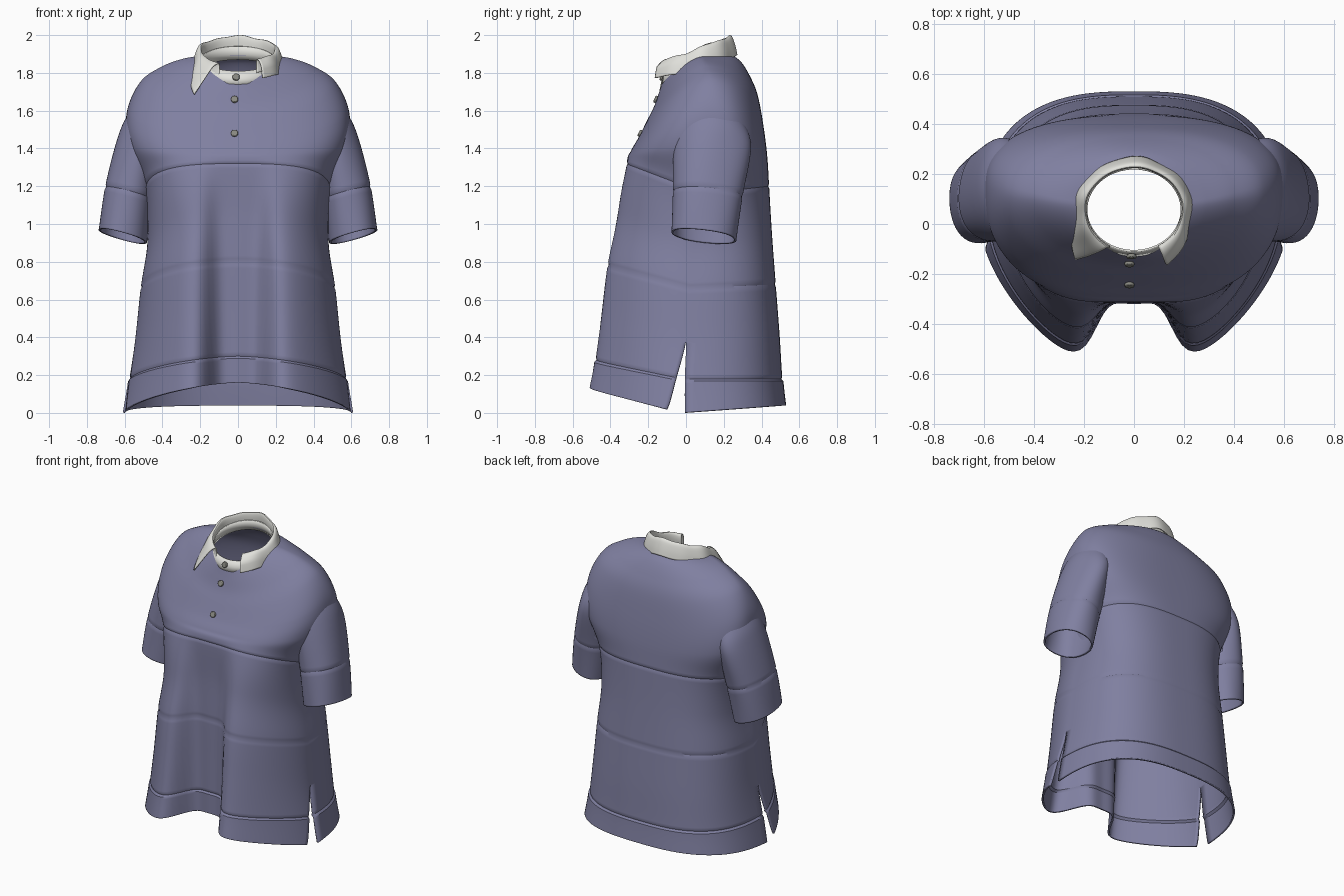
import bpy, bmesh, math
from mathutils import Vector

if "Cube" in bpy.data.objects:
    bpy.data.objects.remove(bpy.data.objects["Cube"])


def material(name, rgb):
    m = bpy.data.materials.new(name)
    m.diffuse_color = (*rgb, 1)
    m.use_nodes = True
    m.node_tree.nodes["Principled BSDF"].inputs["Base Color"].default_value = m.diffuse_color
    return m


BLUE = material("slate_blue_cloth", (0.215, 0.215, 0.355))
WHITE = material("off_white_cloth", (0.76, 0.76, 0.72))
GREY = material("button_grey", (0.25, 0.25, 0.22))


def rows_at(rows, t):
    """Smooth (Catmull-Rom) interpolation between table rows."""
    i = min(int(t), len(rows) - 2)
    u = t - i
    p = [rows[max(0, min(len(rows) - 1, i + k))] for k in (-1, 0, 1, 2)]
    return [0.5 * (2 * b + (c - a) * u + (2 * a - 5 * b + 4 * c - d) * u * u
                   + (3 * b - a - 3 * c + d) * u ** 3) for a, b, c, d in zip(*p)]


def smooth(ob):
    bpy.ops.object.select_all(action="DESELECT")
    ob.select_set(True)
    bpy.context.view_layer.objects.active = ob
    bpy.ops.object.shade_smooth_by_angle(angle=math.radians(35))


def cloth(name, grids, mat, thick=0.012, closed=False, hidden=None):
    """Turn grids of points into one welded, thickened, smooth cloth."""
    bm = bmesh.new()
    for grid in grids:
        vs = [[bm.verts.new(p) for p in row] for row in grid]
        n = len(vs[0])
        for a, b in zip(vs, vs[1:]):
            for j in range(n if closed else n - 1):
                k = (j + 1) % n
                bm.faces.new((a[j], a[k], b[k], b[j]))
    bmesh.ops.remove_doubles(bm, verts=bm.verts, dist=1e-4)
    bmesh.ops.recalc_face_normals(bm, faces=bm.faces)
    if hidden:                                  # open the armholes
        out = [f for f in bm.faces if hidden(f.calc_center_median())]
        bmesh.ops.delete(bm, geom=out, context="FACES")
    me = bpy.data.meshes.new(name)
    bm.to_mesh(me)
    bm.free()
    me.materials.append(mat)
    ob = bpy.data.objects.new(name, me)
    bpy.context.collection.objects.link(ob)
    s = ob.modifiers.new("thickness", "SOLIDIFY")
    s.thickness = thick
    s.offset = -1
    smooth(ob)
    return ob


# Body rings, neck to hem: half width, front y, back y, side y,
# front z, side z, back z, front roundness, back roundness, middle fold depth
BODY = [
    (.20, -.125, .235, .08, 1.75, 1.89, 1.90, 2.0, 2.0, 0),
    (.29, -.145, .29, .09, 1.69, 1.875, 1.86, 2.0, 2.0, 0),
    (.40, -.17, .34, .11, 1.62, 1.835, 1.78, 2.1, 2.2, 0),
    (.515, -.205, .38, .13, 1.55, 1.755, 1.68, 2.3, 2.4, 0),
    (.587, -.25, .41, .14, 1.46, 1.60, 1.52, 2.5, 2.6, 0),
    (.582, -.29, .43, .14, 1.39, 1.42, 1.36, 2.7, 2.7, 0),
    (.495, -.325, .44, .10, 1.32, 1.16, 1.20, 2.9, 2.7, .012),
    (.48, -.43, .455, .05, 1.06, .90, .95, 2.1, 2.7, .12),
    (.515, -.51, .475, .02, .80, .66, .68, 1.85, 2.7, .195),
    (.545, -.565, .495, .00, .52, .38, .42, 1.7, 2.7, .25),
    (.575, -.61, .51, -.02, .30, .18, .18, 1.58, 2.7, .295),
    (.605, -.645, .525, -.03, .16, .00, .04, 1.52, 2.7, .33),
]
SEAMS = (6, 8, 10)

# Sleeve rings: centre x, y, z, radius x, radius y
SLEEVE = [
    (.43, .13, 1.66, .07, .12),
    (.48, .14, 1.54, .108, .17),
    (.52, .14, 1.41, .12, .202),
    (.575, .115, 1.16, .13, .187),
    (.61, .095, .935, .13, .175),
]


def body_point(t, th, front):
    w, f, b, yc, zf, zs, zb, nf, nb, fold = rows_at(BODY, t)
    d = -.005 if any(abs(t - s) < 1e-6 for s in SEAMS) else 0   # stitched groove
    if t > 10.01:                                               # hem band
        d = .005
    w, f, b = w + d, f - d, b + d
    n, ye, ze = (nf, f, zf) if front else (nb, b, zb)
    c, s = math.cos(th), max(math.sin(th), 0)
    x = math.copysign(abs(c) ** (2 / n), c) * w
    wgt = s ** (2 / n)
    y = yc + (ye - yc) * wgt
    if front:
        y += wgt * fold / (1 + (abs(x) / .165) ** 5)
    round_off = 1 + .5 * max(0, min(1, (6 - t) / 2))            # rounded shoulders
    return Vector((x, y, zs + (ze - zs) * wgt ** round_off))


def inside_sleeve(p):
    """Body cloth that would close off the sleeve."""
    if not 1.2 < p.z < 1.5:
        return False
    i = 1 if p.z > 1.41 else 2
    a, b = SLEEVE[i], SLEEVE[i + 1]
    u = (a[2] - p.z) / (a[2] - b[2])
    cx, cy, _, rx, ry = [m + (n - m) * u for m, n in zip(a, b)]
    return ((abs(p.x) - cx) / rx) ** 2 + ((p.y - cy) / ry) ** 2 < .7


# Shirt body: front and back panels, parted by side slits near the hem
RES, STEP = 64, 16
grids = []
for front in (True, False):
    grid = []
    for i in range((len(BODY) - 1) * STEP + 1):
        t = i / STEP
        slit = max(0, t - 9) / 2
        e = slit * (.2 if front else .015)
        grid.append([body_point(t, e + (math.pi - 2 * e) * j / RES, front)
                     for j in range(RES + 1)])
    grids.append(grid)
cloth("shirt_body", grids, BLUE, hidden=inside_sleeve)

# Sleeves
for side, sx in (("right", 1), ("left", -1)):
    grid = []
    for i in range(STEP // 2, 4 * STEP + 1):
        t = i / STEP
        cx, cy, cz, rx, ry = rows_at(SLEEVE, t)
        d = .005 if i == 3 * STEP else 0
        ring = []
        for j in range(48):
            a = math.tau * j / 48
            wob = 1 + .02 * max(0, min(t - 1, 1)) * math.sin(4 * a + 1.3 * t)
            x, y = (rx - d) * math.cos(a) * wob, (ry - d) * math.sin(a) * wob
            ring.append((sx * (cx + x), cy + y, cz + x * .27 - y * .12 * t / 4))
        grid.append(ring)
    cloth(side + "_sleeve", [grid], BLUE, closed=True,
          hidden=lambda p: p.z > 1.2 and abs(p.x) < .49 - (p.z - 1.3) * .15
          and abs(p.y - .13) < .15)


# Collar: tilted neck ring
def neck(a, r, h):
    x, y = .19 * r * math.cos(a), .057 + .165 * r * math.sin(a)
    base = 1.765 + .4 * (.165 * math.sin(a) + .177)
    return Vector((x, y, base + h))


# Collar stand
stand = [[neck(math.tau * j / 64, r, h) for j in range(64)]
         for r, h in ((1.13, -.03), (1.08, 0), (1.02, .04))]
cloth("collar_stand", [stand], WHITE, 0.008, closed=True)

# Folded collar leaf with two front points
LEAF = [(1.02, .02, 0), (1.0, .065, 0), (1.03, .092, .05), (1.13, .082, .25),
        (1.22, .035, .6), (1.27, -.012, 1)]
leaf = []
for i in range(21):
    t = i / 4
    r, h, tip = rows_at(LEAF, t)
    row = []
    for j in range(97):
        u = j / 96
        a = math.radians(-60 + 300 * u)
        kr, kl = max(0, 1 - u / .2) ** 1.6, max(0, 1 - (1 - u) / .24) ** 1.6
        low = .02 * kl * (1 - tip)
        rumple = math.sin(a * 5) + .6 * math.sin(a * 9 + 1)      # soft creases
        p = neck(a, r + .018 * rumple * (.3 + tip), h - low + .004 * rumple)
        p += min(1, tip * 2) * kr * Vector((.01, -.04, .005))
        p += tip * kl * Vector((-.11, -.015, -.085))
        row.append(p)
    leaf.append(row)
cloth("collar_leaf", [leaf], WHITE, 0.006)

# Buttons down the front
for i, (x, y, z, rot) in enumerate(((-.01, -.129, 1.778, 1.35),
                                    (-.018, -.16, 1.66, 1.17),
                                    (-.018, -.243, 1.48, 1.12))):
    bpy.ops.mesh.primitive_cylinder_add(vertices=24, radius=.019, depth=.016,
                                        location=(x, y, z), rotation=(rot, 0, 0))
    ob = bpy.context.object
    ob.name = "button_%d" % (i + 1)
    ob.data.materials.append(GREY)
    bev = ob.modifiers.new("soft_edge", "BEVEL")
    bev.width, bev.segments = .004, 2
    smooth(ob)
